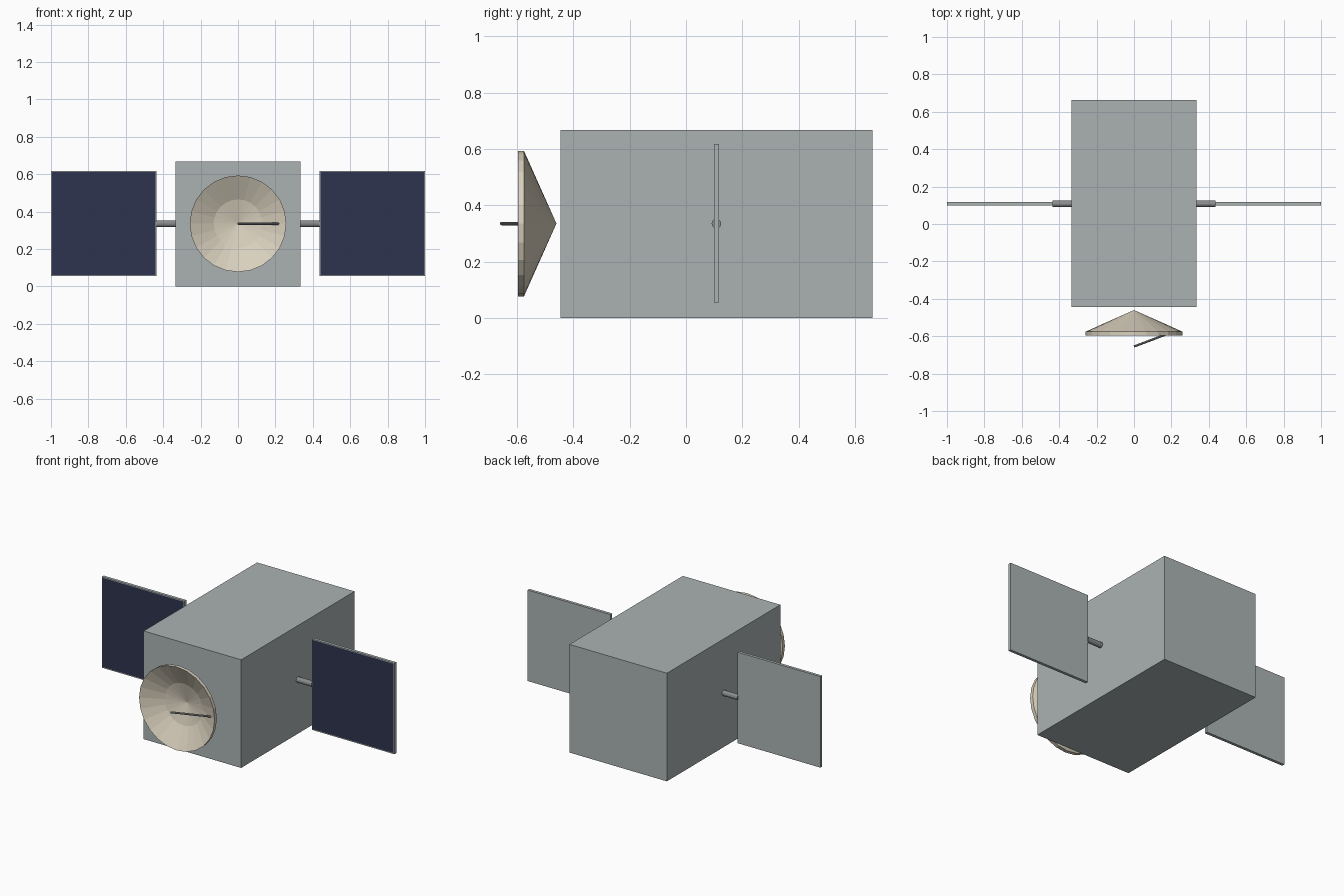
import bpy
import bmesh
from math import cos, sin, tau
from mathutils import Vector

old = bpy.data.objects.get("Cube")
if old:
    bpy.data.objects.remove(old, do_unlink=True)


def material(name, rgb):
    mat = bpy.data.materials.new(name)
    mat.use_nodes = True
    mat.diffuse_color = (*rgb, 1)
    mat.node_tree.nodes["Principled BSDF"].inputs["Base Color"].default_value = (*rgb, 1)
    return mat


hull_grey = material("hull grey", (0.41, 0.45, 0.45))
cell_navy = material("cell navy", (0.026, 0.033, 0.078))
dish_cream = material("dish cream", (0.69, 0.63, 0.51))
strut_grey = material("strut grey", (0.25, 0.26, 0.27))


def finish(name, bm, *mats):
    mesh = bpy.data.meshes.new(name)
    bm.to_mesh(mesh)
    bm.free()
    for mat in mats:
        mesh.materials.append(mat)
    obj = bpy.data.objects.new(name, mesh)
    bpy.context.collection.objects.link(obj)
    return obj


def box(low, high):
    bm = bmesh.new()
    bmesh.ops.create_cube(bm, size=1)
    low, high = Vector(low), Vector(high)
    bmesh.ops.scale(bm, vec=high - low, verts=bm.verts)
    bmesh.ops.translate(bm, vec=(low + high) / 2, verts=bm.verts)
    return bm


def rod(name, start, end, radius, sides, mat):
    start, end = Vector(start), Vector(end)
    axis = end - start
    bm = bmesh.new()
    bmesh.ops.create_cone(bm, cap_ends=True, segments=sides, radius1=radius,
                          radius2=radius, depth=axis.length)
    bmesh.ops.rotate(bm, matrix=axis.to_track_quat("Z", "Y").to_matrix(), verts=bm.verts)
    bmesh.ops.translate(bm, vec=(start + end) / 2, verts=bm.verts)
    return finish(name, bm, mat)


MID_Z = 0.335
PANEL_Y = 0.108

# Main hull
finish("hull", box((-0.333, -0.445, 0), (0.333, 0.662, 0.668)), hull_grey)

# Solar wings, each with an inset cell area on its front
for side, sign in (("left", 1), ("right", -1)):
    xs = sorted((sign * 0.435, sign))
    bm = box((xs[0], PANEL_Y - 0.009, 0.055), (xs[1], PANEL_Y + 0.009, 0.617))
    bm.normal_update()
    front = [f for f in bm.faces if f.normal.y < -0.9]
    bmesh.ops.inset_region(bm, faces=front, thickness=0.008)
    front[0].material_index = 1
    finish(side + "_solar_panel", bm, hull_grey, cell_navy)
    rod(side + "_panel_arm", (sign * 0.32, PANEL_Y, MID_Z),
        (sign * 0.437, PANEL_Y, MID_Z), 0.017, 12, strut_grey)

# Dish: closed profile of (radius, y) turned about the front axis
profile = [(0, -0.46), (0.258, -0.575), (0.258, -0.597), (0.13, -0.53), (0, -0.497)]
SIDES = 24
bm = bmesh.new()
rings = []
for radius, y in profile:
    if radius == 0:
        rings.append([bm.verts.new((0, y, MID_Z))] * SIDES)
    else:
        rings.append([bm.verts.new((radius * cos(tau * i / SIDES), y,
                                    MID_Z + radius * sin(tau * i / SIDES)))
                      for i in range(SIDES)])
for a, b in zip(rings, rings[1:]):
    for i in range(SIDES):
        j = (i + 1) % SIDES
        bm.faces.new(dict.fromkeys((a[i], a[j], b[j], b[i])))
bmesh.ops.recalc_face_normals(bm, faces=bm.faces)
finish("dish", bm, dish_cream)

# Slanted feed rod from the dish wall to the focus
rod("dish_feed", (0.22, -0.572, MID_Z), (0, -0.655, MID_Z), 0.006, 8, strut_grey)
